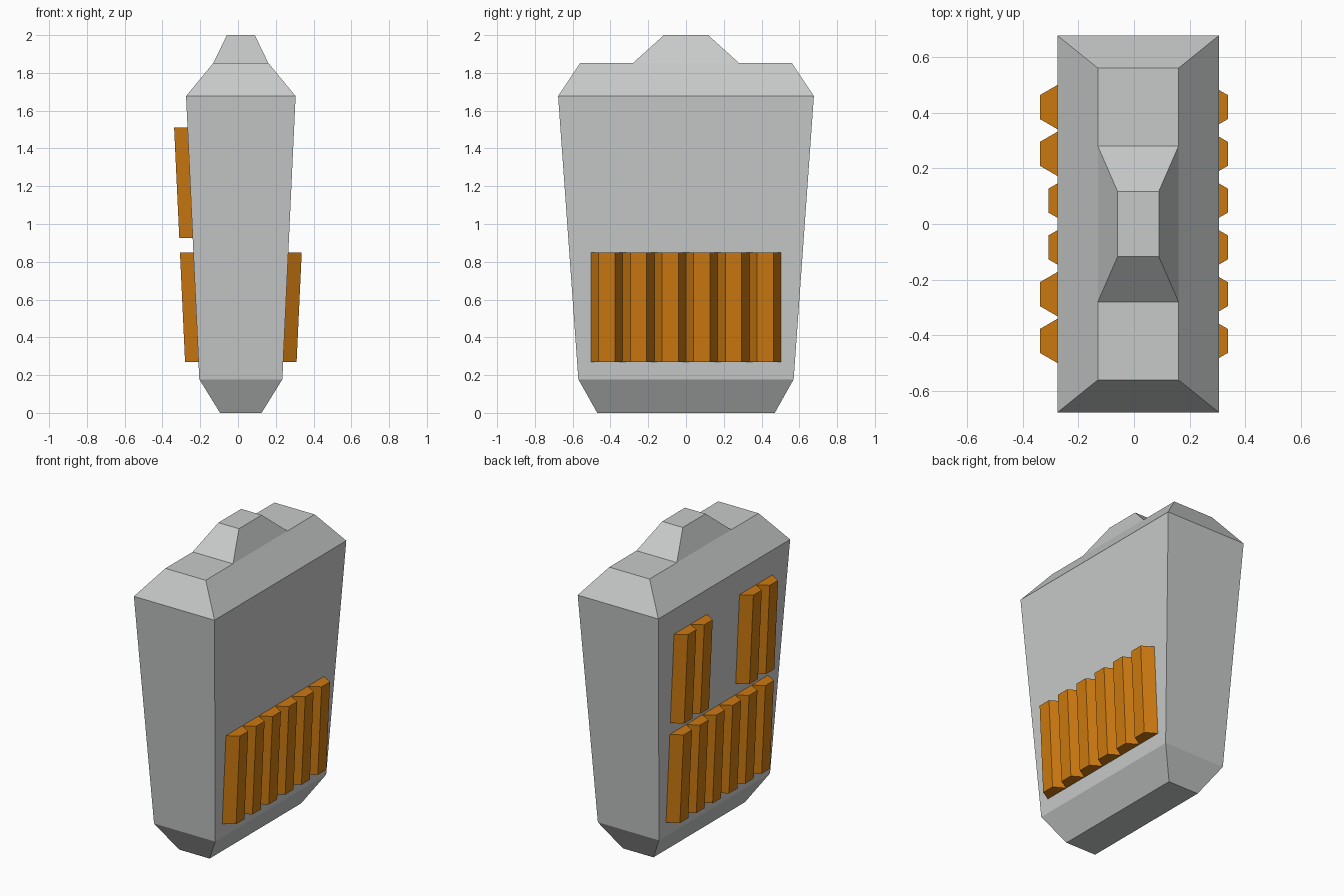
import bpy
import bmesh

cube = bpy.data.objects.get("Cube")
if cube:
    bpy.data.objects.remove(cube, do_unlink=True)

CX = 0.015  # body centreline


def material(name, color):
    mat = bpy.data.materials.new(name)
    mat.use_nodes = True
    mat.diffuse_color = color
    mat.node_tree.nodes["Principled BSDF"].inputs["Base Color"].default_value = color
    return mat


grey = material("light grey", (0.57, 0.59, 0.58, 1))
orange = material("orange", (0.60, 0.19, 0.005, 1))


def loft(name, rings, mat):
    """Skin a stack of four-point rings and cap both ends."""
    bm = bmesh.new()
    loops = [[bm.verts.new(p) for p in ring] for ring in rings]
    for low, high in zip(loops, loops[1:]):
        for i in range(4):
            j = (i + 1) % 4
            bm.faces.new((low[i], low[j], high[j], high[i]))
    bm.faces.new(loops[0][::-1])
    bm.faces.new(loops[-1])
    bmesh.ops.recalc_face_normals(bm, faces=bm.faces)
    mesh = bpy.data.meshes.new(name)
    bm.to_mesh(mesh)
    bm.free()
    mesh.materials.append(mat)
    obj = bpy.data.objects.new(name, mesh)
    bpy.context.collection.objects.link(obj)


def rectangle(hx, hy, z):
    return [(CX + sx * hx, sy * hy, z)
            for sx, sy in ((-1, -1), (1, -1), (1, 1), (-1, 1))]


# Tapered body with chamfered base and shoulders
loft("body", [rectangle(0.11, 0.47, 0), rectangle(0.22, 0.57, 0.178),
              rectangle(0.29, 0.677, 1.677), rectangle(0.145, 0.56, 1.853)], grey)

# Raised cap on the top
loft("top_cap", [rectangle(0.145, 0.28, 1.853), rectangle(0.074, 0.117, 2.0)], grey)


def rib(name, side, y, z0, z1):
    """Trapezoid bar following the slope of the side wall."""
    rings = []
    for z in (z0, z1):
        wall = 0.22 + (z - 0.178) * 0.07 / 1.499
        rings.append([(CX + side * (wall + d), y + w, z)
                      for d, w in ((0, -0.084), (0.071, -0.043),
                                   (0.071, 0.043), (0, 0.084))])
    loft(name, rings, orange)


# Lower rows on both sides, two upper pairs on the right side only
for i in range(6):
    y = (i - 2.5) * 0.168
    for side, label in ((1, "left"), (-1, "right")):
        rib(f"{label}_lower_rib_{i + 1}", side, y, 0.27, 0.85)
    if i not in (2, 3):
        rib(f"right_upper_rib_{i + 1}", -1, y, 0.925, 1.51)
